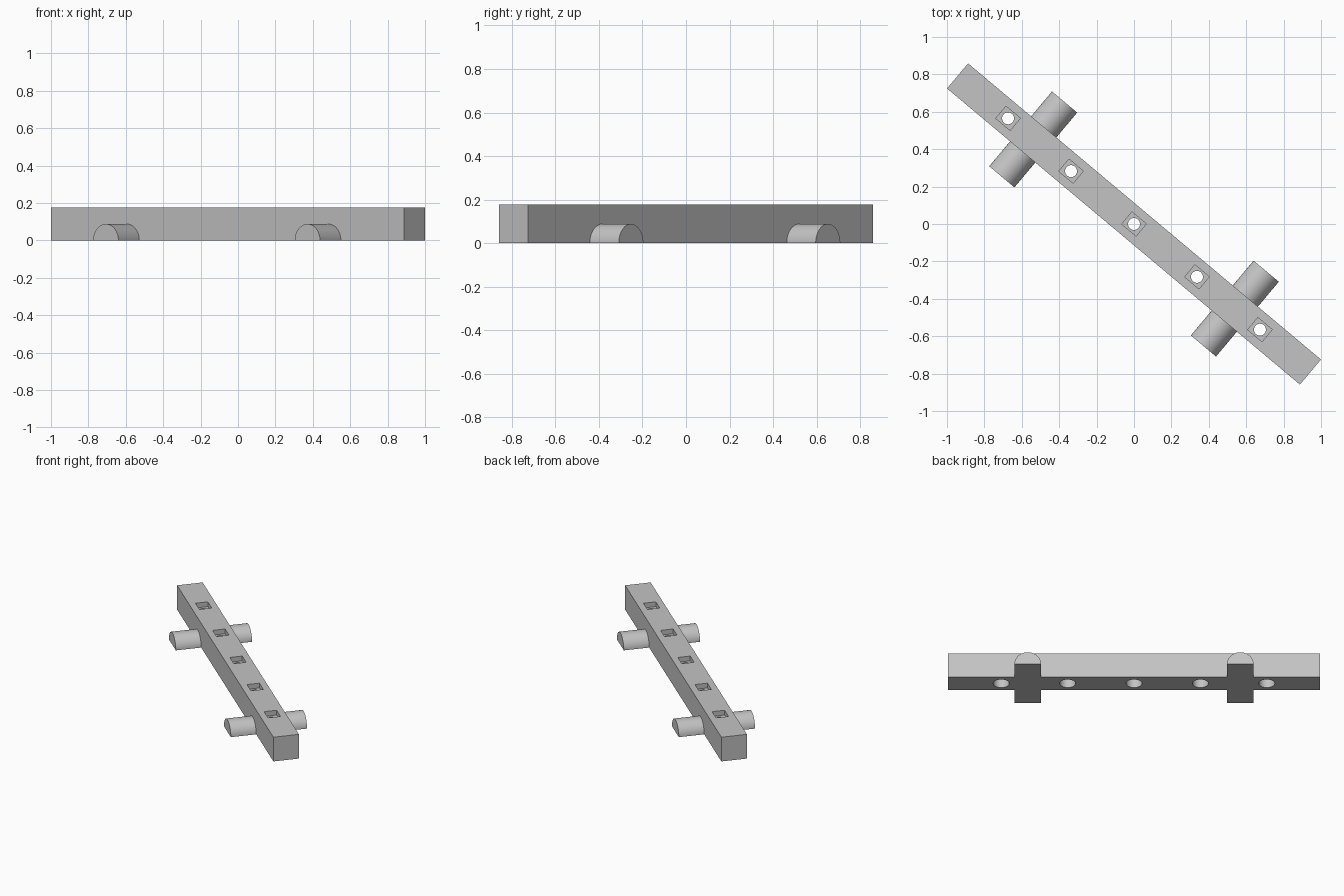
import bpy, bmesh, math
from mathutils import Matrix

if "Cube" in bpy.data.objects:
    bpy.data.objects.remove(bpy.data.objects["Cube"])

ANGLE = math.radians(-40)
LENGTH, WIDTH, HEIGHT = 2.463, 0.175, 0.177
ROD_R, ROD_LEN, ROD_POS = 0.088, 0.522, 0.7035
HOLE_STEP = 0.4395

grey = bpy.data.materials.new("light grey")
grey.diffuse_color = (0.55, 0.55, 0.55, 1)
grey.use_nodes = True
grey.node_tree.nodes["Principled BSDF"].inputs["Base Color"].default_value = grey.diffuse_color


def make(name, bm):
    bmesh.ops.recalc_face_normals(bm, faces=bm.faces)
    me = bpy.data.meshes.new(name)
    bm.to_mesh(me)
    bm.free()
    me.materials.append(grey)
    ob = bpy.data.objects.new(name, me)
    bpy.context.collection.objects.link(ob)
    return ob


def box(name, x, size, z0, z1):
    bm = bmesh.new()
    m = Matrix.Translation((x, 0, (z0 + z1) / 2)) @ Matrix.Diagonal((*size, z1 - z0, 1))
    bmesh.ops.create_cube(bm, size=1, matrix=m)
    return make(name, bm)


def upright_cylinder(name, x, r, z0, z1):
    bm = bmesh.new()
    bmesh.ops.create_cone(bm, cap_ends=True, segments=32, radius1=r, radius2=r,
                          depth=z1 - z0, matrix=Matrix.Translation((x, 0, (z0 + z1) / 2)))
    return make(name, bm)


def half_rod(name, x):
    # half-round profile extruded across the bar
    bm = bmesh.new()
    n = 32
    pts = [(x + ROD_R * math.cos(math.pi * i / n), -ROD_LEN / 2,
            ROD_R * math.sin(math.pi * i / n)) for i in range(n + 1)]
    face = bm.faces.new([bm.verts.new(p) for p in pts])
    ext = bmesh.ops.extrude_face_region(bm, geom=[face])
    verts = [v for v in ext["geom"] if isinstance(v, bmesh.types.BMVert)]
    bmesh.ops.translate(bm, verts=verts, vec=(0, ROD_LEN, 0))
    return make(name, bm)


def combine(target, tool, op):
    mod = target.modifiers.new("combine", 'BOOLEAN')
    mod.operation, mod.solver, mod.object = op, 'EXACT', tool
    bpy.context.view_layer.objects.active = target
    bpy.ops.object.modifier_apply(modifier=mod.name)
    bpy.data.objects.remove(tool, do_unlink=True)


# main bar with two half-round cross feet
bar = box("bar", 0, (LENGTH, WIDTH), 0, HEIGHT)
for side in (-1, 1):
    combine(bar, half_rod("cross_foot", side * ROD_POS), 'UNION')

# five bolt holes: top pocket, through hole, wide round recess below
for i in range(-2, 3):
    x = i * HOLE_STEP
    combine(bar, box("pocket", x, (0.1, 0.085), HEIGHT - 0.035, HEIGHT + 0.05), 'DIFFERENCE')
    combine(bar, upright_cylinder("recess", x, 0.053, -0.05, 0.09), 'DIFFERENCE')
    combine(bar, upright_cylinder("bolt_hole", x, 0.032, -0.1, HEIGHT + 0.1), 'DIFFERENCE')

# turn the bar diagonally and keep edges crisp
bar.data.transform(Matrix.Rotation(ANGLE, 4, 'Z'))
bar.select_set(True)
bpy.context.view_layer.objects.active = bar
bpy.ops.object.shade_smooth_by_angle(angle=math.radians(30))
